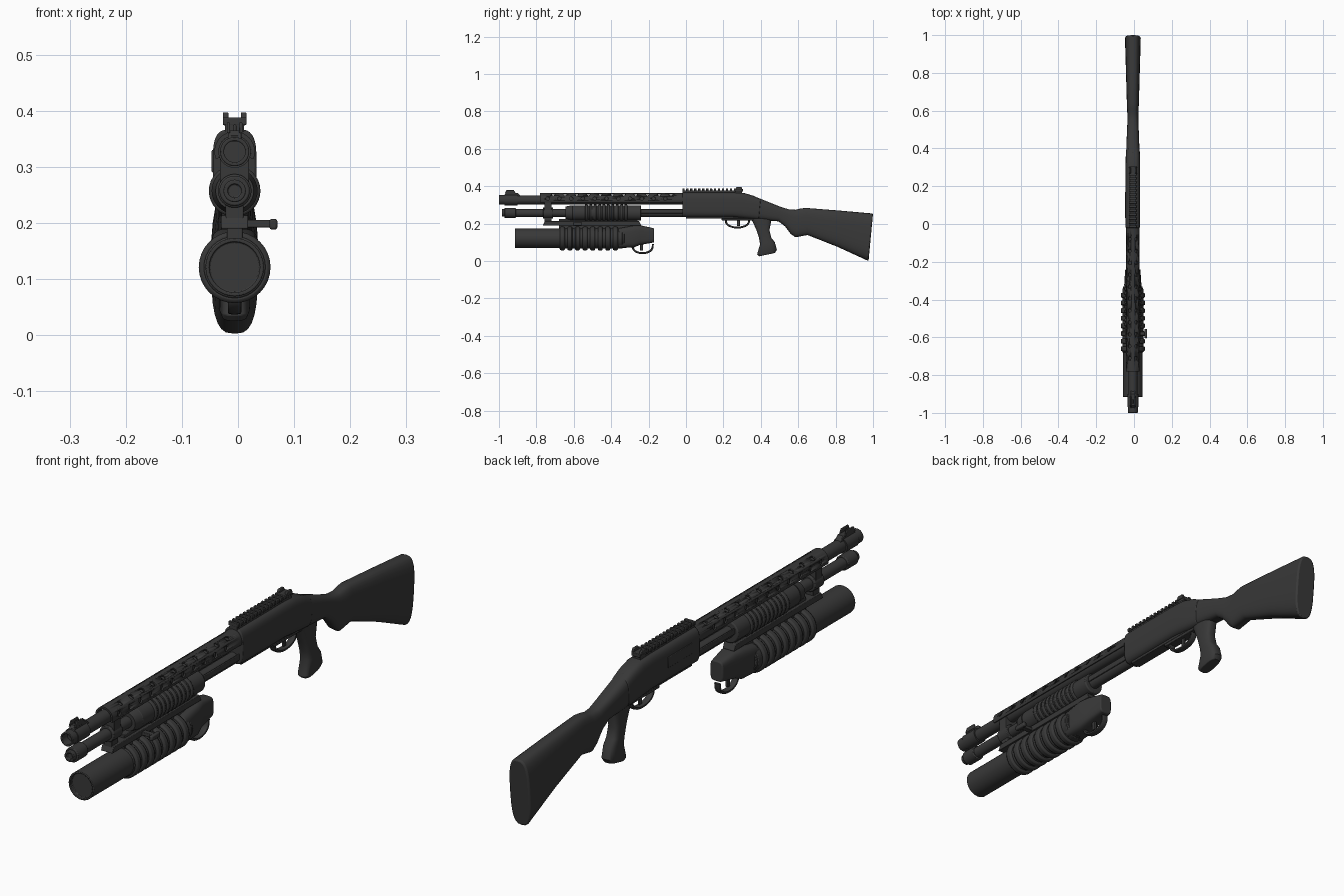
import bpy, bmesh, math
from mathutils import Matrix, Vector

if "Cube" in bpy.data.objects:
    bpy.data.objects.remove(bpy.data.objects["Cube"])

CENTRE = -.006
BARREL, MAGAZINE, LAUNCHER = .327, .257, .121     # heights of the three tube axes
SIDES = (-1, 1)

black = bpy.data.materials.new("matte black")
black.use_nodes = True
black.diffuse_color = (.04, .04, .04, 1)
black.node_tree.nodes["Principled BSDF"].inputs["Base Color"].default_value = black.diffuse_color


def finish(name, bm, bevel=0):
    """Turn a bmesh into a shaded object, optionally with softened edges."""
    bmesh.ops.recalc_face_normals(bm, faces=bm.faces)
    mesh = bpy.data.meshes.new(name)
    bm.to_mesh(mesh)
    bm.free()
    mesh.materials.append(black)
    part = bpy.data.objects.new(name, mesh)
    bpy.context.collection.objects.link(part)
    bpy.ops.object.select_all(action="DESELECT")
    part.select_set(True)
    bpy.context.view_layer.objects.active = part
    bpy.ops.object.shade_smooth_by_angle(angle=math.radians(40))
    if bevel:
        soften = part.modifiers.new("soft edges", "BEVEL")
        soften.width = bevel
        soften.segments = 2
        soften.angle_limit = math.radians(50)
    return part


def skin(name, rings, bevel=0):
    """Join rings of points into a capped solid."""
    bm = bmesh.new()
    loops = [[bm.verts.new(point) for point in ring] for ring in rings]
    for near, far in zip(loops, loops[1:]):
        for i in range(len(near)):
            bm.faces.new((near[i - 1], near[i], far[i], far[i - 1]))
    bm.faces.new(loops[0])
    bm.faces.new(loops[-1])
    return finish(name, bm, bevel)


def tube(name, axis, radius, front, back, front_radius=None, wall=0, depth=0, bevel=0):
    """Cylinder along y; a wall thickness sinks a bore into its front end."""
    bm = bmesh.new()
    place = Matrix.Translation((CENTRE, (front + back) / 2, axis)) @ Matrix.Rotation(-math.pi / 2, 4, "X")
    bmesh.ops.create_cone(bm, cap_ends=True, segments=32, radius1=front_radius or radius,
                          radius2=radius, depth=back - front, matrix=place)
    if wall:
        mouth = min(bm.faces, key=lambda face: face.calc_center_median().y)
        bmesh.ops.inset_region(bm, faces=[mouth], thickness=wall)
        floor = bmesh.ops.extrude_discrete_faces(bm, faces=[mouth])["faces"][0]
        bmesh.ops.translate(bm, verts=floor.verts, vec=(0, depth, 0))
    return finish(name, bm, bevel)


def box(name, y, z, half, x=0, taper=0, bevel=.002):
    """Block from y and z ranges and a half width; taper shortens its top."""
    (front, back), (low, high) = y, z
    outline = [(front, low), (back, low), (back - taper, high), (front + taper, high)]
    return skin(name, [[(CENTRE + x + side * half, *point) for point in outline] for side in SIDES], bevel)


def loft(name, sections, power=3, count=28, bevel=0):
    """Skin rounded sections, each a top point, a bottom point and a half width."""
    def squared(value):
        return math.copysign(abs(value) ** (2 / power), value)
    rings = []
    for top, bottom, half in sections:
        ring = []
        for i in range(count):
            turn = math.tau * i / count
            y, z = Vector(top).lerp(Vector(bottom), (1 - squared(math.cos(turn))) / 2)
            ring.append((CENTRE + half * squared(math.sin(turn)), y, z))
        rings.append(ring)
    return skin(name, rings, bevel)


def guard(name, y, z, reach, drop, half=.012, thick=.01, steps=12):
    """Half-oval strap hanging below a trigger."""
    sections = []
    for i in range(steps + 1):
        across, down = math.cos(math.pi * i / steps), math.sin(math.pi * i / steps) ** .7
        sections.append(((y - across * reach, z - down * drop),
                         (y - across * (reach - thick), z - down * (drop - thick)), half))
    return loft(name, sections, power=4, count=16)


# Barrel and magazine tube
tube("barrel", BARREL, .024, front=-.95, back=0)
tube("muzzle", BARREL, .026, front=-1, back=-.9, wall=.007, depth=.06, bevel=.002)
tube("magazine_tube", MAGAZINE, .021, front=-.95, back=0)
tube("magazine_cap", MAGAZINE, .027, front=-.97, back=-.91, bevel=.003)
tube("magazine_nose", MAGAZINE, .02, front=-.985, back=-.96, wall=.008, depth=.01, bevel=.002)

# Perforated heat shield over the barrel
arc = [math.radians(angle) for angle in range(-112, 113, 8)]
section = [(.036, angle) for angle in arc] + [(.029, angle) for angle in reversed(arc)]
shield = skin("heat_shield", [[(CENTRE + radius * math.sin(angle), y, BARREL + radius * math.cos(angle))
                               for radius, angle in section] for y in (-.78, -.02)])

holes = bmesh.new()
for angle, shift in ((-78, 0), (-32, .03), (32, .03), (78, 0)):
    tilt = Matrix.Rotation(math.radians(angle), 4, "Y")
    for step in range(11):
        place = Matrix.Translation((CENTRE, -.74 + shift + step * .063, BARREL)) @ tilt
        bmesh.ops.create_cone(holes, cap_ends=True, segments=12, radius1=.01, radius2=.01, depth=.02,
                              matrix=place @ Matrix.Translation((0, 0, .034)))
cutter = finish("shield_hole_cutter", holes)
cutter.hide_render = True
cutter.hide_set(True)
cut = shield.modifiers.new("holes", "BOOLEAN")
cut.object = cutter
cut.solver = "EXACT"

# Front sight
tube("front_sight_band", BARREL, .029, front=-.97, back=-.9, wall=.004, depth=.001)
box("front_sight_ramp", y=(-.98, -.88), z=(.345, .365), half=.012, taper=.02)
box("front_sight_post", y=(-.95, -.93), z=(.36, .375), half=.003)
for side in SIDES:
    box("front_sight_ear", y=(-.97, -.91), z=(.36, .379), half=.003, x=side * .011, taper=.01)

# Pump fore-end with grip ribs and action bars
tube("pump_nose", MAGAZINE, .041, front=-.645, back=-.61, front_radius=.034)
tube("pump_sleeve", MAGAZINE, .041, front=-.61, back=-.24, bevel=.004)
for rib in range(10):
    start = -.54 + rib * .0235
    tube("pump_rib", MAGAZINE, .046, front=start, back=start + .015, bevel=.004)
for side in SIDES:
    box("action_bar", y=(-.25, 0), z=(.255, .277), half=.003, x=side * .024)

# Receiver with ejection port and trigger plate
loft("receiver", [((-.02, .367), (-.02, .235), .039), ((.25, .367), (.25, .235), .039),
                  ((.31, .364), (.28, .232), .039), ((.36, .349), (.34, .226), .038),
                  ((.4, .33), (.39, .222), .036)], power=3.6, count=36, bevel=.004)
box("ejection_port", y=(.03, .17), z=(.29, .33), half=.003, x=-.038)
box("trigger_plate", y=(0, .37), z=(.228, .25), half=.02)
box("guard_mount", y=(.19, .37), z=(.218, .24), half=.018)
guard("trigger_guard", y=.275, z=.224, reach=.068, drop=.05)
box("trigger", y=(.272, .288), z=(.187, .225), half=.004)

# Top rail with rear sight
box("rail_base", y=(-.02, .3), z=(.36, .377), half=.017)
for tooth in range(14):
    start = -.02 + tooth * .0212
    box("rail_tooth", y=(start, start + .012), z=(.374, .388), half=.021)
box("rear_sight_base", y=(.26, .305), z=(.372, .386), half=.018)
for side in SIDES:
    box("rear_sight_ear", y=(.263, .303), z=(.38, .397), half=.005, x=side * .016, taper=.007)

# Shoulder stock and pistol grip
loft("stock", [((.375, .342), (.365, .222), .036), ((.5, .292), (.495, .212), .031),
               ((.55, .276), (.53, .185), .029), ((.585, .274), (.56, .145), .029),
               ((.61, .28), (.585, .127), .03), ((.64, .284), (.65, .139), .032),
               ((.83, .269), (.81, .076), .037), ((1, .254), (.976, 0), .042)], bevel=.006)
loft("pistol_grip", [((.345, .235), (.46, .235), .025), ((.377, .165), (.446, .165), .024),
                     ((.39, .125), (.456, .125), .025), ((.396, .09), (.475, .1), .026),
                     ((.38, .035), (.486, .06), .027), ((.39, .025), (.475, .043), .022)], bevel=.003)

# Launcher tube with ribbed hand guard
tube("launcher_tube", LAUNCHER, .052, front=-.915, back=-.33, wall=.007, depth=.012, bevel=.002)
tube("hand_guard", LAUNCHER, .055, front=-.68, back=-.34, bevel=.003)
for rib in range(8):
    start = -.674 + rib * .0405
    tube("hand_guard_rib", LAUNCHER, .064, front=start, back=start + .026, bevel=.006)

# Launcher housing, guard and trigger
loft("launcher_housing", [((-.36, .175), (-.36, .07), .045), ((-.28, .19), (-.28, .072), .044),
                          ((-.24, .19), (-.25, .085), .036), ((-.17, .175), (-.17, .1), .026)],
     power=4, bevel=.004)
guard("launcher_guard", y=-.232, z=.09, reach=.06, drop=.053)
box("launcher_trigger", y=(-.245, -.23), z=(.055, .1), half=.005)

# Mounting rail, clamps and locking lever
box("mount_rail", y=(-.765, -.24), z=(.19, .213), half=.024, taper=.01)
box("mount_spine", y=(-.68, -.26), z=(.165, .225), half=.014)
tube("tube_clamp", MAGAZINE, .03, front=-.765, back=-.71, bevel=.003)
box("barrel_clamp", y=(-.757, -.718), z=(MAGAZINE, BARREL), half=.026)
box("clamp_leg", y=(-.757, -.718), z=(.2, MAGAZINE), half=.016)
box("lever_arm", y=(-.59, -.57), z=(.192, .205), half=.024, x=.044)
box("lever_knob", y=(-.605, -.555), z=(.188, .207), half=.007, x=.069, bevel=.004)
